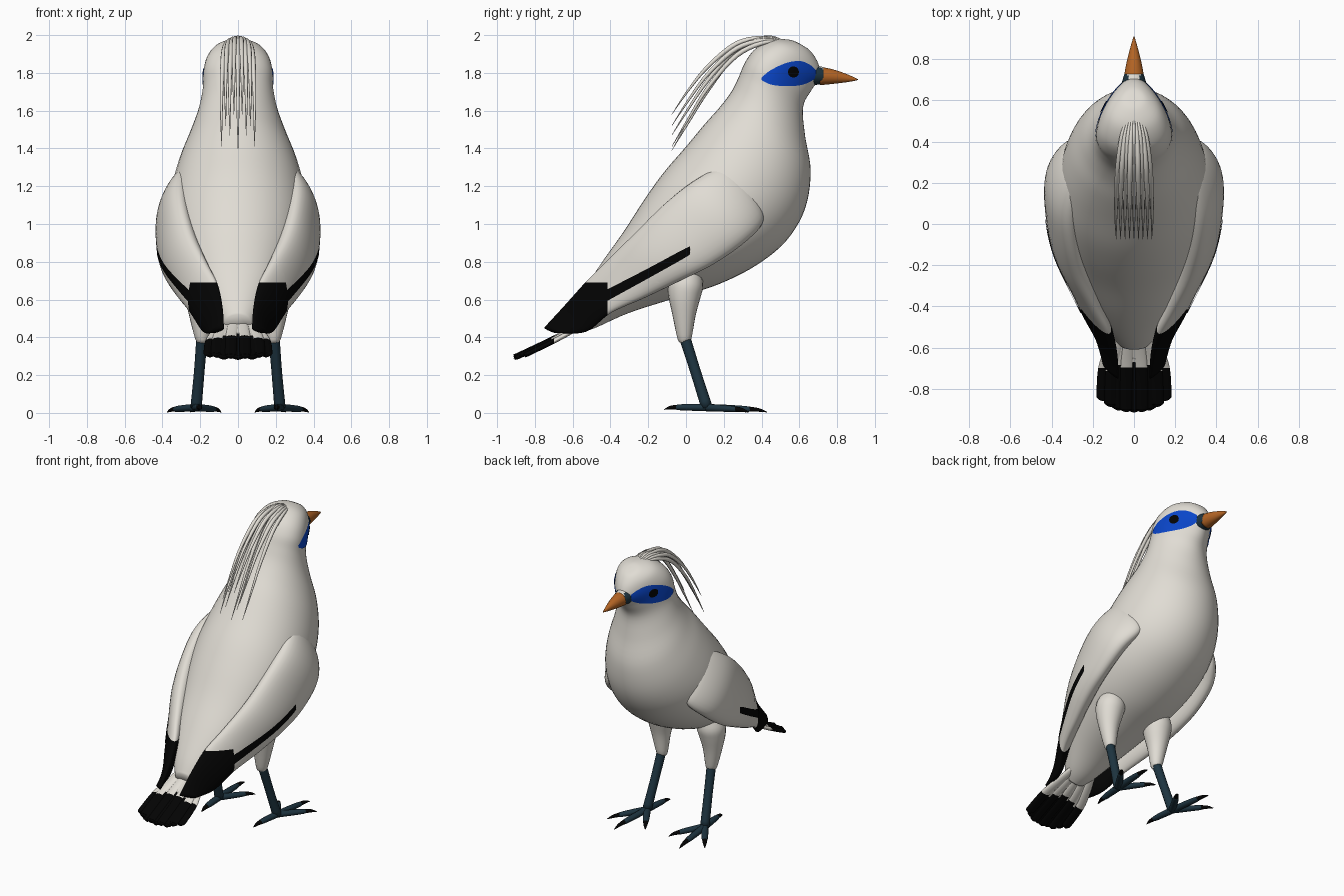
import bpy, bmesh, math
from mathutils import Vector
from mathutils.bvhtree import BVHTree

cube = bpy.data.objects.get("Cube")
if cube:
    bpy.data.objects.remove(cube, do_unlink=True)


def material(name, rgb):
    m = bpy.data.materials.new(name)
    m.use_nodes = True
    m.diffuse_color = (*rgb, 1)
    bsdf = m.node_tree.nodes["Principled BSDF"]
    bsdf.inputs["Base Color"].default_value = (*rgb, 1)
    bsdf.inputs["Roughness"].default_value = 0.7
    return m


WHITE = material("warm white", (0.75, 0.72, 0.66))
BLACK = material("black", (0.001, 0.001, 0.001))
BLUE = material("bright blue", (0.003, 0.06, 0.58))
ORANGE = material("beak orange", (0.46, 0.13, 0.018))
SLATE = material("slate blue", (0.013, 0.035, 0.052))


def smooth_rows(rows, steps):
    """Catmull-Rom interpolation through rows of numbers."""
    rows = [Vector(r) for r in rows]
    out = []
    for i in range(len(rows) - 1):
        a, b, c, d = (rows[max(i - 1, 0)], rows[i], rows[i + 1],
                      rows[min(i + 2, len(rows) - 1)])
        for s in range(steps):
            t = s / steps
            out.append(0.5 * (2 * b + (c - a) * t + (2 * a - 5 * b + 4 * c - d) * t * t
                              + (3 * b - a - 3 * c + d) * t ** 3))
    return out + [rows[-1]]


def finish(name, bm, mats):
    bmesh.ops.recalc_face_normals(bm, faces=bm.faces)
    for f in bm.faces:
        f.smooth = True
    mesh = bpy.data.meshes.new(name)
    bm.to_mesh(mesh)
    bm.free()
    for m in mats:
        mesh.materials.append(m)
    ob = bpy.data.objects.new(name, mesh)
    bpy.context.collection.objects.link(ob)
    return ob


def loft(name, stations, mats, sides=24, steps=4, cuts=(), rule=None):
    """Rings from edge point P, edge point Q, half thickness and optional pinch at Q."""
    rows = smooth_rows(stations, steps)
    mids = [(Vector(r[:3]) + Vector(r[3:6])) / 2 for r in rows]
    bm = bmesh.new()
    rings = []
    for i, r in enumerate(rows):
        axis = (Vector(r[:3]) - Vector(r[3:6])) / 2
        tangent = mids[min(i + 1, len(mids) - 1)] - mids[max(i - 1, 0)]
        side = axis.cross(tangent).normalized() * max(r[6], 0.0005)
        pinch = r[7] if len(r) > 7 else 0
        angles = [math.tau * k / sides for k in range(sides)]
        rings.append([bm.verts.new(mids[i] + axis * math.cos(a)
                                   + side * math.sin(a) * (1 + pinch * math.cos(a)))
                      for a in angles])
    for lo, hi in zip(rings, rings[1:]):
        for k in range(sides):
            n = (k + 1) % sides
            bm.faces.new((lo[k], lo[n], hi[n], hi[k]))
    bm.faces.new(rings[0])
    bm.faces.new(rings[-1])
    for co, no in cuts:
        bmesh.ops.bisect_plane(bm, geom=bm.verts[:] + bm.edges[:] + bm.faces[:],
                               plane_co=co, plane_no=no)
    if rule:
        for f in bm.faces:
            f.material_index = int(rule(f.calc_center_median()))
    return finish(name, bm, mats)


def tube(name, path, mat, sides=12, steps=4):
    """Round tapered limb; a path row is x, y, z, radius."""
    rows = [(x - r, y, z, x + r, y, z, r) for x, y, z, r in path]
    return loft(name, rows, [mat], sides, steps)


def decal(name, target, columns, side, mat, rows=8):
    """Thin painted patch laid on a surface; a column is y, low z, high z."""
    me = target.data
    tree = BVHTree.FromPolygons([v.co for v in me.vertices],
                                [p.vertices for p in me.polygons])
    bm = bmesh.new()
    grid = []
    for y, lo, hi in smooth_rows(columns, 6):
        line = []
        for k in range(rows + 1):
            start = Vector((side, y, lo + (hi - lo) * k / rows))
            hit, normal, _, _ = tree.ray_cast(start, Vector((-side, 0, 0)))
            if hit is None:
                hit, normal, _, _ = tree.find_nearest(start - Vector((side * 0.9, 0, 0)))
            line.append(bm.verts.new(hit + normal * 0.004))
        grid.append(line)
    for a, b in zip(grid, grid[1:]):
        for k in range(rows):
            bm.faces.new((a[k], b[k], b[k + 1], a[k + 1]))
    ob = finish(name, bm, [mat])
    if ob.data.polygons[len(ob.data.polygons) // 2].normal.x * side < 0:
        ob.data.flip_normals()
    return ob


# Body, neck and head: back point, belly point, half width, front pinch
profile = [
    (-.61, .52, -.56, .425, .07, 0), (-.56, .62, -.48, .45, .125, 0),
    (-.45, .79, -.30, .53, .21, 0), (-.33, .96, -.05, .61, .285, 0),
    (-.22, 1.13, .17, .68, .34, 0), (-.12, 1.27, .37, .78, .365, 0),
    (0, 1.41, .53, .91, .355, 0), (.10, 1.53, .63, 1.08, .315, 0),
    (.18, 1.62, .66, 1.28, .26, 0), (.24, 1.70, .63, 1.47, .212, .05),
    (.28, 1.78, .62, 1.62, .185, .15), (.315, 1.86, .665, 1.71, .175, .32),
    (.37, 1.93, .71, 1.78, .155, .38), (.46, 1.975, .70, 1.85, .118, .3),
    (.55, 1.975, .66, 1.915, .06, .1), (.605, 1.953, .615, 1.947, .005, 0)]
body = loft("body", [(0, a, b, 0, c, d, w, p) for a, b, c, d, w, p in profile],
            [WHITE], 48, 5)

# Beak with dark sides at its base
loft("beak_base", [(0, .63, 1.85, 0, .64, 1.73, .07), (0, .69, 1.84, 0, .69, 1.737, .058),
                   (0, .728, 1.83, 0, .728, 1.738, .047)], [SLATE, WHITE],
     rule=lambda c: c.z > 1.8 and abs(c.x) < .03)
loft("beak", [(0, .71, 1.832, 0, .71, 1.735, .05), (0, .78, 1.818, 0, .78, 1.742, .037),
              (0, .86, 1.79, 0, .86, 1.752, .017), (0, .91, 1.766, 0, .91, 1.762, .002)],
     [ORANGE])

# Crest of long drooping plumes
drops = (.17, .06, .11, 0, .19, 0, .11, .06, .17)
for i, drop in enumerate(drops):
    u = 2 * i / (len(drops) - 1) - 1
    tube("crest_plume", [(u * .035, .52, 1.968 - .01 * u * u, .004),
                         (u * .06, .42, 1.987 - .025 * u * u, .011),
                         (u * .078, .27, 1.957 - .02 * u * u - .25 * drop, .013),
                         (u * .086, .12, 1.838 - .65 * drop, .010),
                         (u * .088, .01, 1.705 - .9 * drop, .006),
                         (u * .086, -.075, 1.58 - drop, .001)], WHITE, 8, 5)

# Wing: upper edge, lower edge, half thickness
wing_rows = [
    (.25, .27, 1.28, .25, .36, 1.14, .01), (.275, .18, 1.30, .29, .41, 1.02, .065),
    (.305, .03, 1.22, .365, .32, .91, .09), (.295, -.12, 1.10, .38, .15, .79, .085),
    (.25, -.27, .95, .36, -.03, .70, .08), (.175, -.42, .80, .31, -.22, .61, .06),
    (.115, -.53, .69, .25, -.40, .53, .042), (.088, -.64, .57, .185, -.53, .43, .03),
    (.075, -.75, .45, .15, -.68, .425, .014)]

for side, label in ((1, "left"), (-1, "right")):
    rows = [(side * a, b, c, side * d, e, f, t) for a, b, c, d, e, f, t in wing_rows]
    wing = loft(label + "_wing", rows, [WHITE, BLACK], 32, 5,
                (((0, -.415, 0), (0, 1, 0)), ((0, 0, .69), (0, 0, 1))),
                lambda c: c.y < -.415 and c.z < .69)
    decal(label + "_wing_stripe", wing,
          [(-.43, .585, .645), (-.2, .712, .765), (.0, .825, .872), (.02, .845, .875)],
          side, BLACK, 4)

    # Blue face mask and eye
    decal(label + "_face_mask", body,
          [(.40, 1.762, 1.775), (.45, 1.738, 1.815), (.53, 1.73, 1.852), (.60, 1.735, 1.862),
           (.65, 1.752, 1.845), (.685, 1.775, 1.815)], side, BLUE)
    decal(label + "_eye", body,
          [(.567 - .029 * math.cos(a), 1.805 - .029 * math.sin(a), 1.805 + .029 * math.sin(a))
           for a in (math.pi * k / 6 for k in range(7))], side, BLACK).location.x = side * .004

    # Thigh and shank
    tube(label + "_thigh", [(side * .18, .01, .76, .07), (side * .19, .0, .69, .092),
                            (side * .195, -.008, .62, .086), (side * .198, -.01, .52, .062),
                            (side * .19, -.008, .39, .036), (side * .19, -.007, .38, .02)],
         WHITE, 20)
    tube(label + "_shank", [(side * .19, -.01, .41, .03), (side * .205, .05, .22, .028),
                            (side * .222, .11, .03, .03)], SLATE)

    # Toes with claws
    ankle = Vector((side * .222, .11, .026))
    for toe, x, y, rise in (("middle", .25, .43, 0), ("inner", .09, .32, 0),
                            ("outer", .375, .33, 0), ("hind", .20, -.115, .014)):
        tip = Vector((side * x, y, .008))
        across = (tip - ankle).cross(Vector((0, 0, 1))).normalized()

        def ring(t, z, r):
            p = ankle.lerp(tip, t)
            p.z = z + rise * t
            return (*(p + across * r), *(p - across * r), r * .85)
        loft(f"{label}_{toe}_toe", [ring(0, .028, .024), ring(.4, .024, .022),
                                    ring(.68, .02, .018), ring(.74, .018, .01)], [SLATE], 10)
        loft(f"{label}_{toe}_claw", [ring(.66, .021, .017), ring(.85, .016, .012),
                                     ring(1, .004, .002)], [BLACK], 10)

# Tail fan, white with black ends
feathers = 9
for i in range(feathers):
    u = 2 * i / (feathers - 1) - 1
    end = -.91 + .055 * abs(u) ** 2.5
    lift = .006 * (i % 2) - .01 * u * u
    split = -.67 - .03 * abs(u) - .02 * (i % 2)
    stops = [(-.46, .06, .025), (-.60, .11, .032), (-.70, .14, .034), (end + .03, .148, .034),
             (end + .008, .148, .028), (end, .148, .014)]
    rows = []
    for y, spread, w in stops:
        z = .39 + .52 * (y + .70) + .25 * (y + .70) ** 2 + lift
        rows.append((u * spread - w, y, z, u * spread + w, y, z, .013))
    loft("tail_feather", rows, [WHITE, BLACK], 12, 4,
         (((0, split, 0), (0, 1, 0)),), lambda c: c.y < split)
